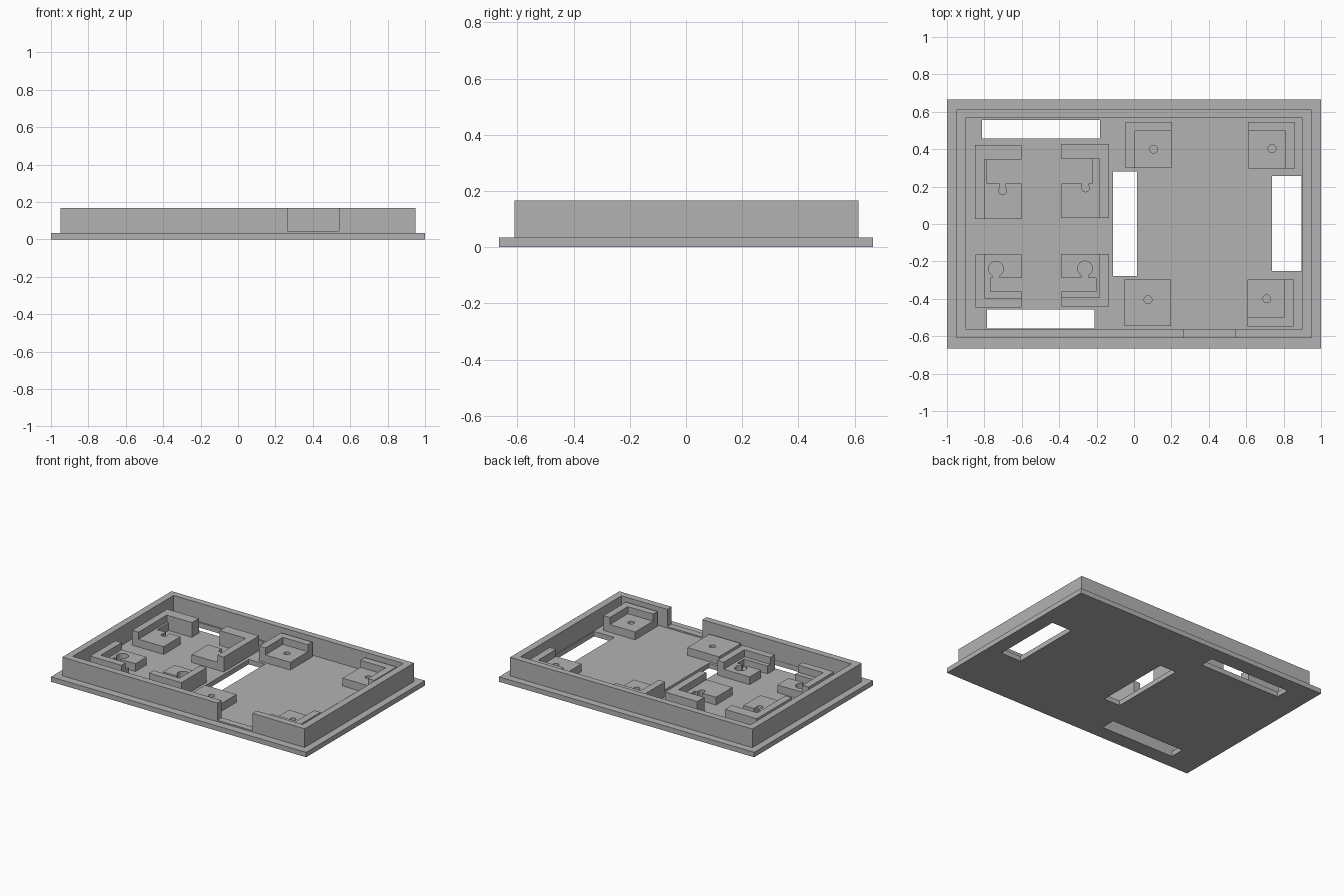
import bpy
import bmesh

if "Cube" in bpy.data.objects:
    bpy.data.objects.remove(bpy.data.objects["Cube"])

grey = bpy.data.materials.new("plain grey")
grey.diffuse_color = (0.45, 0.45, 0.45, 1)
grey.use_nodes = True
grey.node_tree.nodes["Principled BSDF"].inputs["Base Color"].default_value = grey.diffuse_color

FLOOR, RIM = 0.035, 0.167
PAD, LIP = 0.09, 0.14


def box(name, x0, x1, y0, y1, z0, z1):
    bm = bmesh.new()
    bmesh.ops.create_cube(bm, size=1)
    for v in bm.verts:
        v.co = (x1 if v.co.x > 0 else x0, y1 if v.co.y > 0 else y0, z1 if v.co.z > 0 else z0)
    return finish(name, bm)


def cylinder(name, x, y, r, z0, z1):
    bm = bmesh.new()
    bmesh.ops.create_cone(bm, cap_ends=True, segments=24, radius1=r, radius2=r, depth=z1 - z0)
    bmesh.ops.translate(bm, verts=bm.verts, vec=(x, y, (z0 + z1) / 2))
    return finish(name, bm)


def finish(name, bm):
    mesh = bpy.data.meshes.new(name)
    bm.to_mesh(mesh)
    bm.free()
    mesh.materials.append(grey)
    ob = bpy.data.objects.new(name, mesh)
    bpy.context.collection.objects.link(ob)
    return ob


def boolean(ob, others, operation="DIFFERENCE"):
    for other in others:
        mod = ob.modifiers.new("cut", "BOOLEAN")
        mod.operation, mod.solver, mod.object = operation, "EXACT", other
        bpy.context.view_layer.objects.active = ob
        bpy.ops.object.modifier_apply(modifier=mod.name)
        bpy.data.objects.remove(other)


# base plate with four through slots
plate = box("base_plate", -1, 1, -0.665, 0.665, 0, FLOOR)
slots = [(-0.813, -0.182, 0.457, 0.555), (-0.785, -0.21, -0.56, -0.457),
         (-0.112, 0.015, -0.277, 0.28), (0.737, 0.895, -0.25, 0.256)]
boolean(plate, [box("slot", *s, -0.1, 0.1) for s in slots])

# raised rim with a notch in the front wall
rim = box("rim_wall", -0.95, 0.95, -0.61, 0.613, FLOOR, RIM)
boolean(rim, [box("inside", -0.902, 0.9, -0.562, 0.567, 0, 0.3),
              box("notch", 0.265, 0.54, -0.7, -0.5, 0.045, 0.3)])


def mount(name, x0, x1, y0, y1, side, end, tx=0.05, ty=0.05, cuts=()):
    """Pad with an L-shaped lip; side and end are -1, 0 or 1 for the lip edges."""
    pad = box(name, x0, x1, y0, y1, FLOOR, PAD)
    if side:
        sx = (x0, x0 + tx) if side < 0 else (x1 - tx, x1)
        ey = (y0, y0 + ty) if end < 0 else (y1 - ty, y1)
        boolean(pad, [box("side_lip", *sx, y0, y1, FLOOR, LIP),
                      box("end_lip", x0, x1, *ey, FLOOR, LIP)], "UNION")
    boolean(pad, cuts)


def hole(x, y, r=0.021):
    return cylinder("hole", x, y, r, FLOOR - 0.02, 0.3)


def pocket(x0, x1, y0, y1):
    return box("pocket", x0, x1, y0, y1, FLOOR - 0.02, 0.3)


# screw mounts
mount("back_left_screw_mount", -0.045, 0.2, 0.3, 0.546, -1, 1, cuts=[hole(0.105, 0.4)])
mount("back_right_screw_mount", 0.612, 0.86, 0.296, 0.546, 1, 1, cuts=[hole(0.738, 0.403)])
mount("front_left_screw_mount", -0.05, 0.197, -0.545, -0.297, 0, 0, cuts=[hole(0.075, -0.405)])
mount("front_right_screw_mount", 0.607, 0.855, -0.548, -0.297, 1, -1, cuts=[hole(0.71, -0.4)])

# component holders with a pocket, a narrow neck and a round hole
mount("back_outer_holder", -0.85, -0.602, 0.028, 0.422, -1, 1, ty=0.077,
      cuts=[pocket(-0.785, -0.55, 0.217, 0.345), pocket(-0.718, -0.686, 0.19, 0.23),
            hole(-0.702, 0.178)])
mount("back_inner_holder", -0.387, -0.134, 0.032, 0.427, 1, 1, ty=0.08,
      cuts=[pocket(-0.45, -0.222, 0.217, 0.347), pocket(-0.278, -0.242, 0.195, 0.23),
            hole(-0.26, 0.193)])
mount("front_outer_holder", -0.847, -0.602, -0.447, -0.163, -1, -1,
      cuts=[pocket(-0.767, -0.55, -0.361, -0.288), pocket(-0.756, -0.72, -0.3, -0.25),
            hole(-0.738, -0.24, 0.04)])
mount("front_inner_holder", -0.387, -0.134, -0.442, -0.16, 1, -1,
      cuts=[pocket(-0.45, -0.202, -0.361, -0.288), pocket(-0.28, -0.244, -0.3, -0.25),
            hole(-0.262, -0.238, 0.04)])
